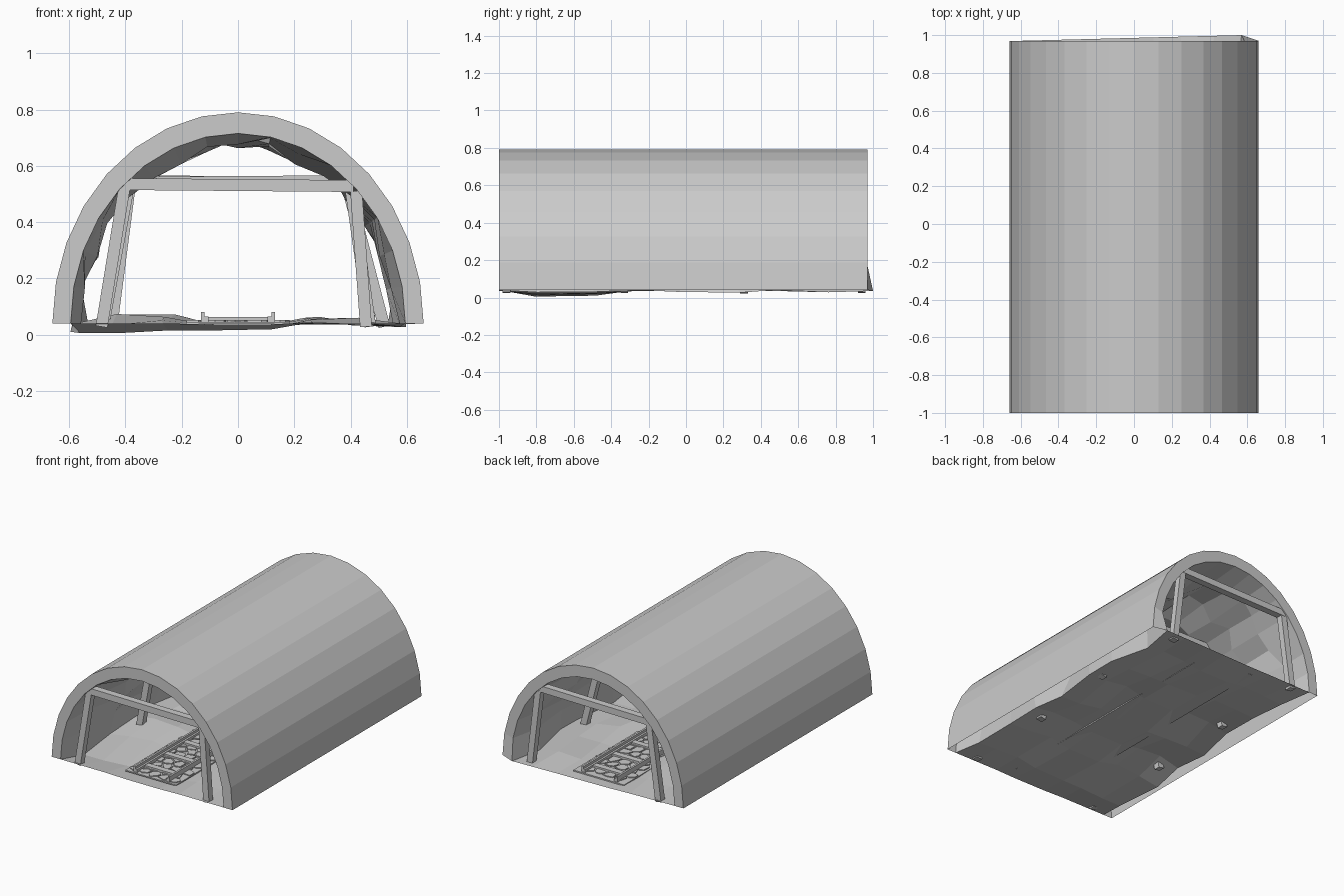
import bpy, bmesh, math, random
from mathutils import Vector

if "Cube" in bpy.data.objects:
    bpy.data.objects.remove(bpy.data.objects["Cube"])

rng = random.Random(7)
FLOOR = 0.04
SEG = 16


def finish(name, bm):
    bmesh.ops.recalc_face_normals(bm, faces=bm.faces)
    me = bpy.data.meshes.new(name)
    bm.to_mesh(me)
    bm.free()
    ob = bpy.data.objects.new(name, me)
    bpy.context.collection.objects.link(ob)
    return ob


def arch(a, b, i):
    t = math.pi * i / SEG
    return a * math.cos(t), FLOOR + b * math.sin(t)


def add_bar(bm, p, q, w, h, side):
    """Square bar from p to q; side is the direction of its width."""
    p, q = Vector(p), Vector(q)
    side = Vector(side).normalized()
    up = (q - p).cross(side).normalized()
    ends = [[bm.verts.new(c + side * sx * w / 2 + up * sz * h / 2)
             for sx, sz in ((-1, -1), (1, -1), (1, 1), (-1, 1))] for c in (p, q)]
    bm.faces.new(ends[0][::-1])
    bm.faces.new(ends[1])
    for i in range(4):
        j = (i + 1) % 4
        bm.faces.new((ends[0][i], ends[0][j], ends[1][j], ends[1][i]))


# Tunnel shell: smooth outer arch, rough inner rock wall and floor
bm = bmesh.new()
outer = [[bm.verts.new((x, y, z)) for x, z in (arch(0.66, 0.75, i) for i in range(SEG + 1))]
         for y in (-1, 0.97)]
ys = [-1, -0.77, -0.5, -0.27, 0, 0.25, 0.5, 0.75, 0.97]
left_dip = [0, 0.035, 0.03, 0.0, 0.005, 0.0, 0.005, 0.01, 0]
right_dip = [0, 0.012, 0.01, 0.0, 0.01, 0.014, 0.0, 0.012, 0.005]
floor_x = [-0.75, -0.45, -0.2, 0.2, 0.45, 0.75]
inner = []
for k, y in enumerate(ys):
    end = k in (0, len(ys) - 1)
    ring = []
    for i in range(SEG + 1):
        d = 0 if end else rng.uniform(-0.005, 0.065)
        x, z = arch(0.595 - d, 0.675 - d, i)
        if i == 0:
            z -= right_dip[k]
        if i == SEG:
            z -= left_dip[k]
        yy = y if end else y + rng.uniform(-0.04, 0.04)
        if k == len(ys) - 1 and i == 0:
            x, yy = 0.57, 1.0
        ring.append((x, yy, z))
    wl, wr = ring[-1][0], ring[0][0]
    for f in floor_x:
        t = (f + 1) / 2
        z = FLOOR - left_dip[k] * (1 - t) - right_dip[k] * t
        if abs(f) > 0.4 and not end:
            z += rng.uniform(-0.005, 0.035)
        elif abs(f) < 0.3:
            z = min(z, FLOOR - 0.004)
        yy = ring[SEG][1] * (1 - t) + ring[0][1] * t
        ring.append((wl + (wr - wl) * t, yy, z))
    inner.append([bm.verts.new(c) for c in ring])
n = len(inner[0])
for r, s in zip(inner, inner[1:]):
    for i in range(n):
        j = (i + 1) % n
        bm.faces.new((r[i], r[j], s[j], s[i]))
for i in range(SEG):
    bm.faces.new((outer[0][i], outer[0][i + 1], outer[1][i + 1], outer[1][i]))
    for o, r in ((outer[0], inner[0]), (outer[1], inner[-1])):
        bm.faces.new((o[i], o[i + 1], r[i + 1], r[i]))
finish("tunnel_shell", bm)

# Timber support frames: (y, left foot, left top, right foot, right top, beam z left, beam z right)
frames = [(-0.96, -0.485, -0.405, 0.455, 0.42, 0.535, 0.528),
          (-0.33, -0.48, -0.39, 0.47, 0.40, 0.54, 0.545),
          (0.31, -0.45, -0.385, 0.52, 0.39, 0.545, 0.54),
          (0.94, -0.47, -0.40, 0.47, 0.41, 0.535, 0.545)]
for y, lf, lt, rf, rt, zl, zr in frames:
    bm = bmesh.new()
    add_bar(bm, (lf, y, 0.028), (lt, y, zl - 0.018), 0.042, 0.042, (0, 1, 0))
    add_bar(bm, (rf, y, 0.028), (rt, y, zr - 0.018), 0.042, 0.042, (0, 1, 0))
    add_bar(bm, (lt - 0.01, y, zl), (rt - 0.01, y, zr), 0.046, 0.042, (0, 1, 0))
    finish("support_frame", bm)

# Track bed
bm = bmesh.new()
add_bar(bm, (0, -0.91, 0.041), (0, 0.91, 0.041), 0.37, 0.008, (1, 0, 0))
finish("track_bed", bm)

# Paving stones: jittered hexagons with gaps
bm = bmesh.new()
R = 0.042
W = R * math.sqrt(3)


def jittered(x, y):
    g = random.Random(round(x * 500) * 7919 + round(y * 500))
    return Vector((x + g.uniform(-1, 1) * R * 0.33, y + g.uniform(-1, 1) * R * 0.33, 0.044))


row = 0
while -0.86 + row * R * 1.5 < 0.88:
    cy = -0.86 + row * R * 1.5
    for c in range(-2, 3):
        cx = c * W + (W / 2 if row % 2 else 0)
        if abs(cx) > 0.17:
            continue
        pts = [jittered(cx + R * math.sin(a * math.pi / 3), cy + R * math.cos(a * math.pi / 3))
               for a in range(6)]
        mid = sum(pts, Vector()) / 6
        low, top = [], []
        for p in pts:
            p = mid + (p - mid) * 0.86
            p.x = max(-0.183, min(0.183, p.x))
            low.append(bm.verts.new(p))
            top.append(bm.verts.new(p + Vector((0, 0, 0.007))))
        bm.faces.new(top)
        for a in range(6):
            b = (a + 1) % 6
            bm.faces.new((low[a], low[b], top[b], top[a]))
    row += 1
finish("paving_stones", bm)

# Sleepers
bm = bmesh.new()
for k in range(9):
    y = -0.8 + k * 0.2
    add_bar(bm, (-0.112, y, 0.054), (0.112, y, 0.054), 0.04, 0.016, (0, 1, 0))
finish("sleepers", bm)

# Rails with an inner lip
for s, name in ((-1, "left_rail"), (1, "right_rail")):
    bm = bmesh.new()
    add_bar(bm, (s * 0.125, -0.9, 0.063), (s * 0.125, 0.9, 0.063), 0.013, 0.036, (1, 0, 0))
    add_bar(bm, (s * 0.112, -0.9, 0.055), (s * 0.112, 0.9, 0.055), 0.013, 0.02, (1, 0, 0))
    finish(name, bm)
